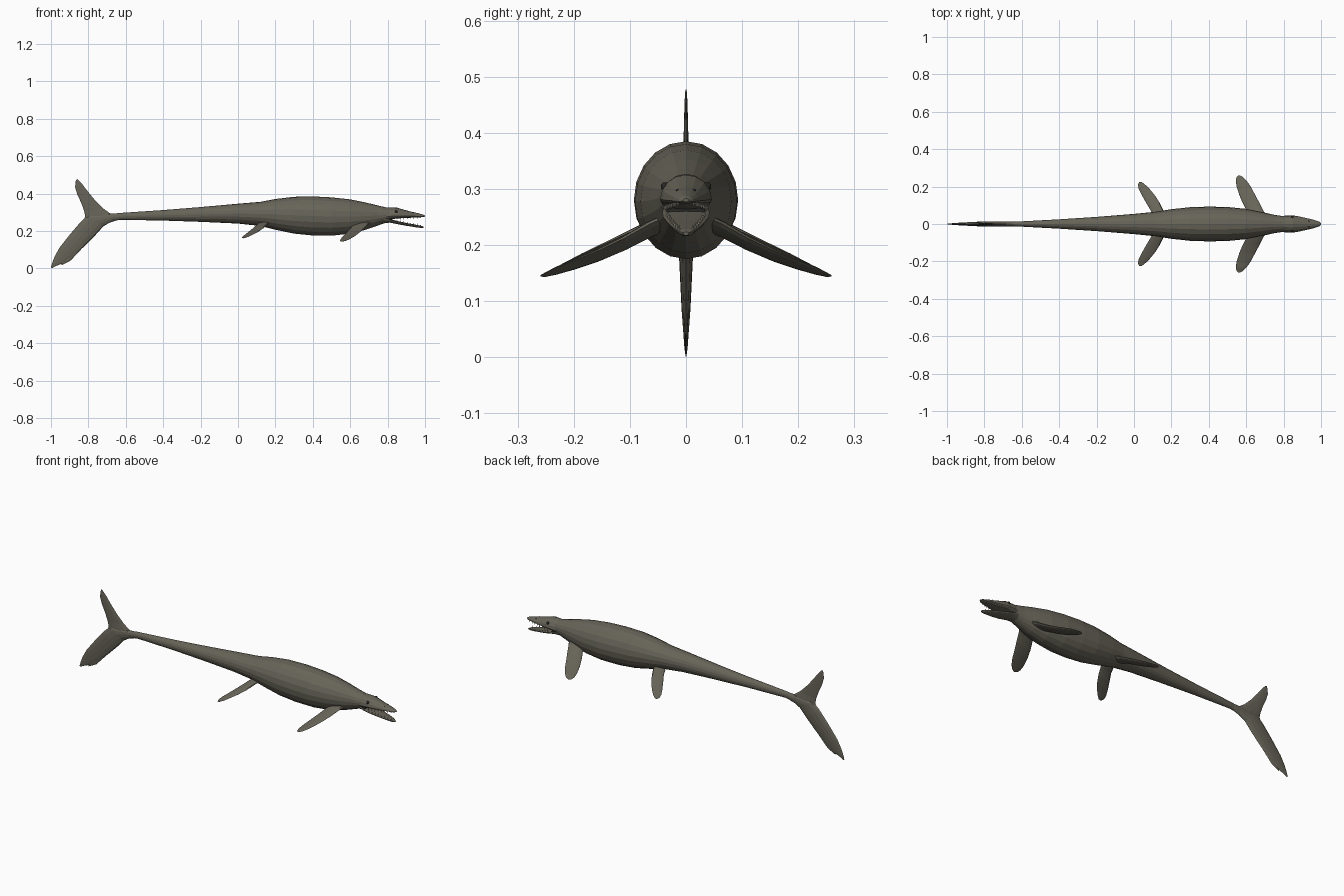
import bpy, bmesh
from math import sin, cos, pi
from mathutils import Vector


def material(name, rgb):
    m = bpy.data.materials.new(name)
    m.diffuse_color = (*rgb, 1)
    return m


SKIN = material("skin", (0.135, 0.128, 0.098))
DARK = material("dark", (0.02, 0.02, 0.018))
BONE = material("bone", (0.35, 0.33, 0.27))


def loft(name, rings, mat, smooth=False):
    """Skin a list of equal-length closed rings and cap both ends."""
    bm = bmesh.new()
    loops = [[bm.verts.new(p) for p in r] for r in rings]
    n = len(loops[0])
    for a, b in zip(loops, loops[1:]):
        for i in range(n):
            j = (i + 1) % n
            bm.faces.new((a[i], a[j], b[j], b[i]))
    bm.faces.new(loops[0])
    bm.faces.new(loops[-1][::-1])
    bmesh.ops.recalc_face_normals(bm, faces=bm.faces)
    me = bpy.data.meshes.new(name)
    bm.to_mesh(me)
    bm.free()
    me.materials.append(mat)
    ob = bpy.data.objects.new(name, me)
    bpy.context.collection.objects.link(ob)
    if smooth:
        me.shade_smooth()
    return ob


def trunk_ring(x, top, bottom, half, mid=0.5, n=20):
    """Upright oval; mid is the height fraction of its widest line."""
    zc = bottom + (top - bottom) * mid
    ring = []
    for i in range(n):
        a = 2 * pi * i / n
        h = top - zc if sin(a) > 0 else zc - bottom
        ring.append((x, half * cos(a), zc + h * sin(a)))
    return ring


def fin_ring(lead, trail, normal, thick, n=12):
    """Flat lens section between a leading and a trailing edge point."""
    lead, trail, normal = Vector(lead), Vector(trail), Vector(normal).normalized()
    c, r = (lead + trail) / 2, (lead - trail) / 2
    return [c + r * cos(2 * pi * i / n) + normal * thick * sin(2 * pi * i / n)
            for i in range(n)]


# body: x, top, bottom, half width
BODY = [(-0.70, 0.288, 0.240, 0.009), (-0.64, 0.296, 0.260, 0.012), (-0.4, 0.312, 0.256, 0.025),
        (-0.2, 0.328, 0.249, 0.038), (0, 0.346, 0.240, 0.054), (0.12, 0.356, 0.227, 0.066),
        (0.2, 0.371, 0.207, 0.079), (0.3, 0.383, 0.186, 0.090), (0.4, 0.385, 0.176, 0.093),
        (0.5, 0.380, 0.175, 0.091), (0.6, 0.369, 0.186, 0.081), (0.68, 0.353, 0.206, 0.065),
        (0.75, 0.336, 0.230, 0.049), (0.81, 0.322, 0.252, 0.040)]
loft("body", [trunk_ring(*s) for s in BODY], SKIN)

# skull with upper jaw, and the open lower jaw
UPPER = [(0.77, 0.322, 0.255, 0.038), (0.81, 0.327, 0.262, 0.045), (0.85, 0.325, 0.267, 0.046),
         (0.88, 0.316, 0.269, 0.041), (0.92, 0.305, 0.271, 0.032), (0.96, 0.296, 0.273, 0.023),
         (0.99, 0.288, 0.274, 0.013), (1.0, 0.283, 0.277, 0.005)]
loft("upper_jaw", [trunk_ring(*s, mid=0.25, n=16) for s in UPPER], SKIN)
LOWER = [(0.77, 0.280, 0.240, 0.037), (0.81, 0.264, 0.245, 0.042), (0.85, 0.254, 0.237, 0.041),
         (0.90, 0.243, 0.228, 0.033), (0.95, 0.234, 0.220, 0.023), (0.98, 0.228, 0.216, 0.014),
         (0.993, 0.223, 0.217, 0.005)]
loft("lower_jaw", [trunk_ring(*s, mid=0.8, n=16) for s in LOWER], SKIN)
loft("mouth_lining", [trunk_ring(0.78, 0.28, 0.25, 0.034), trunk_ring(0.825, 0.268, 0.252, 0.035)], DARK)


def teeth(name, rows, direction):
    """Small cones along both edges of a jaw."""
    bm = bmesh.new()
    for k in range(8):
        x = 0.85 + k * 0.018
        for a, b in zip(rows, rows[1:]):
            if a[0] <= x < b[0]:
                t = (x - a[0]) / (b[0] - a[0])
                z, half = a[1] + (b[1] - a[1]) * t, a[2] + (b[2] - a[2]) * t
        for s in (-1, 1):
            base = [bm.verts.new((x + 0.003 * cos(q * pi / 2), s * half * 0.8 + 0.003 * sin(q * pi / 2), z))
                    for q in range(4)]
            tip = bm.verts.new((x, s * half * 0.8, z + direction * 0.011))
            for q in range(4):
                bm.faces.new((base[q], base[(q + 1) % 4], tip))
    bmesh.ops.recalc_face_normals(bm, faces=bm.faces)
    me = bpy.data.meshes.new(name)
    bm.to_mesh(me)
    bm.free()
    me.materials.append(BONE)
    bpy.context.collection.objects.link(bpy.data.objects.new(name, me))


teeth("upper_teeth", [(x, b + 0.003, h) for x, t, b, h in UPPER], -1)
teeth("lower_teeth", [(x, t - 0.003, h) for x, t, b, h in LOWER], 1)

# flippers: leading x, trailing x, y, z, half thickness
FRONT = [(0.715, 0.610, 0.035, 0.240, 0.012), (0.695, 0.605, 0.065, 0.228, 0.011),
         (0.672, 0.582, 0.110, 0.203, 0.009), (0.648, 0.563, 0.155, 0.182, 0.007),
         (0.624, 0.549, 0.200, 0.165, 0.005), (0.602, 0.544, 0.232, 0.154, 0.004),
         (0.583, 0.549, 0.251, 0.147, 0.002), (0.568, 0.558, 0.259, 0.145, 0.001)]
REAR = [(0.175, 0.105, 0.035, 0.243, 0.010), (0.160, 0.092, 0.068, 0.231, 0.009),
        (0.139, 0.067, 0.110, 0.211, 0.008), (0.114, 0.044, 0.150, 0.193, 0.006),
        (0.085, 0.026, 0.185, 0.178, 0.004), (0.062, 0.021, 0.208, 0.168, 0.003),
        (0.042, 0.027, 0.224, 0.163, 0.001)]
for name, rows in (("front_flipper", FRONT), ("rear_flipper", REAR)):
    for side, s in (("left", 1), ("right", -1)):
        # the leading edge rides a little higher than the trailing edge
        loft(f"{name}_{side}",
             [fin_ring((l, s * y, z + (l - t) * 0.1), (t, s * y, z - (l - t) * 0.1), (0, s * 0.45, 0.9), h)
              for l, t, y, z, h in rows], SKIN)

# tail fluke lobes: front x, z, back x, z, half thickness
LOWER_LOBE = [(-0.62, 0.262, -0.62, 0.296, 0.012), (-0.675, 0.252, -0.69, 0.292, 0.013),
              (-0.72, 0.225, -0.80, 0.285, 0.014), (-0.765, 0.175, -0.84, 0.250, 0.014),
              (-0.82, 0.120, -0.90, 0.180, 0.011), (-0.88, 0.063, -0.955, 0.110, 0.008),
              (-0.925, 0.032, -0.982, 0.060, 0.005), (-0.975, 0.012, -0.995, 0.025, 0.003),
              (-0.995, 0.001, -1.0, 0.006, 0.001)]
UPPER_LOBE = [(-0.68, 0.262, -0.83, 0.235, 0.010), (-0.675, 0.288, -0.817, 0.280, 0.009),
              (-0.720, 0.320, -0.822, 0.305, 0.006), (-0.765, 0.365, -0.838, 0.350, 0.005),
              (-0.802, 0.410, -0.859, 0.395, 0.004), (-0.830, 0.447, -0.871, 0.435, 0.003),
              (-0.850, 0.470, -0.868, 0.465, 0.002), (-0.859, 0.477, -0.864, 0.476, 0.001)]
for name, rows in (("tail_lower_lobe", LOWER_LOBE), ("tail_upper_lobe", UPPER_LOBE)):
    loft(name, [fin_ring((a, 0, b), (c, 0, d), (0, 1, 0), h) for a, b, c, d, h in rows], SKIN)
# small trailing tip under the lower lobe
loft("tail_notch_tip", [fin_ring((-0.84, 0, 0.10), (-0.88, 0, 0.13), (0, 1, 0), 0.006),
                        fin_ring((-0.895, 0, 0.042), (-0.93, 0, 0.06), (0, 1, 0), 0.004),
                        fin_ring((-0.942, 0, 0.018), (-0.945, 0, 0.024), (0, 1, 0), 0.001)], SKIN)

# eyes and nostrils
for part, x, y, z, r in (("eye", 0.846, 0.037, 0.304, 0.008), ("nostril", 0.935, 0.015, 0.297, 0.003)):
    for side, s in (("left", 1), ("right", -1)):
        bpy.ops.mesh.primitive_uv_sphere_add(segments=12, ring_count=8, radius=r, location=(x, s * y, z))
        ob = bpy.context.object
        ob.name = f"{part}_{side}"
        ob.data.materials.append(DARK)
